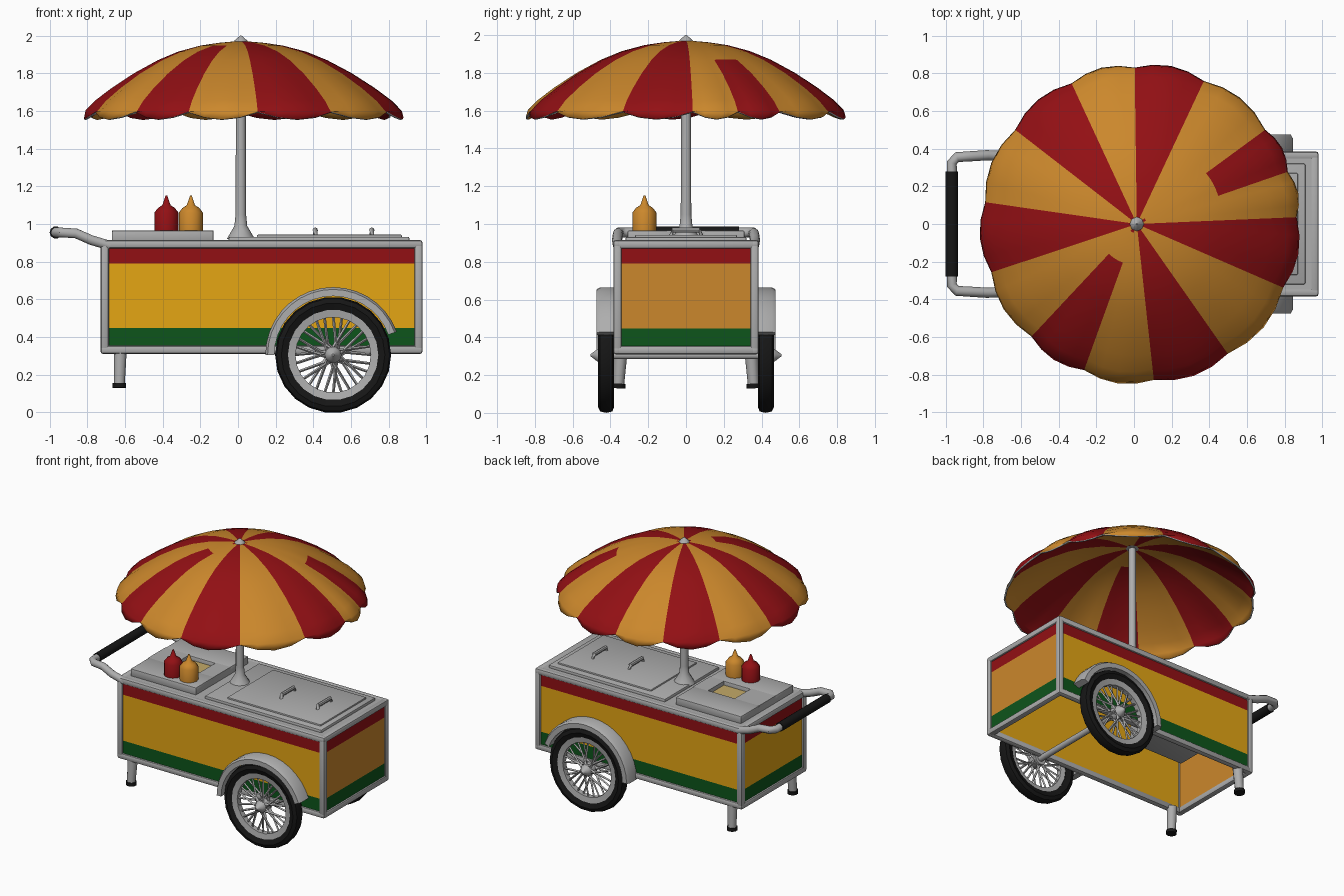
import bpy, bmesh, math
from mathutils import Vector

if "Cube" in bpy.data.objects:
    bpy.data.objects.remove(bpy.data.objects["Cube"])


def mat(name, rgb):
    m = bpy.data.materials.new(name)
    m.diffuse_color = (*rgb, 1)
    m.use_nodes = True
    m.node_tree.nodes["Principled BSDF"].inputs["Base Color"].default_value = m.diffuse_color
    return m


GREY = mat("light_grey", (0.42, 0.42, 0.42))
BLACK = mat("black_rubber", (0.008, 0.008, 0.008))
RED = mat("red", (0.29, 0.005, 0.007))
YELLOW = mat("yellow", (0.78, 0.38, 0.007))
ORANGE = mat("orange", (0.60, 0.245, 0.025))
GREEN = mat("green", (0.004, 0.09, 0.011))
CREAM = mat("pale_yellow", (0.55, 0.40, 0.14))


def finish(name, bm, mats, smooth=True):
    bmesh.ops.recalc_face_normals(bm, faces=bm.faces)
    me = bpy.data.meshes.new(name)
    bm.to_mesh(me)
    bm.free()
    for m in mats:
        me.materials.append(m)
    ob = bpy.data.objects.new(name, me)
    bpy.context.collection.objects.link(ob)
    if smooth:
        bpy.ops.object.select_all(action='DESELECT')
        ob.select_set(True)
        bpy.context.view_layer.objects.active = ob
        bpy.ops.object.shade_smooth_by_angle(angle=math.radians(40))
    return ob


def box(name, x, y, z, m, bevel=0.0):
    bm = bmesh.new()
    bmesh.ops.create_cube(bm, size=1)
    for v in bm.verts:
        v.co = [(a + b) / 2 + c * (b - a) for c, (a, b) in zip(v.co, (x, y, z))]
    if bevel:
        bmesh.ops.bevel(bm, geom=bm.edges[:], offset=bevel, segments=2,
                        profile=0.5, affect='EDGES')
    return finish(name, bm, [m], bevel > 0)


def add_tube(bm, pts, radii, n=10):
    """Skin a path of points with rings and close both ends."""
    pts = [Vector(p) for p in pts]
    rings = []
    for i, p in enumerate(pts):
        d = (pts[min(i + 1, len(pts) - 1)] - pts[max(i - 1, 0)]).normalized()
        ref = Vector((0, 0, 1)) if abs(d.z) < 0.9 else Vector((1, 0, 0))
        u = d.cross(ref).normalized()
        w = u.cross(d)
        r = radii[i] if isinstance(radii, (list, tuple)) else radii
        rings.append([bm.verts.new(p + r * (u * math.cos(t) + w * math.sin(t)))
                      for t in (2 * math.pi * k / n for k in range(n))])
    for a, b in zip(rings, rings[1:]):
        for k in range(n):
            bm.faces.new((a[k], a[(k + 1) % n], b[(k + 1) % n], b[k]))
    bm.faces.new(rings[0])
    bm.faces.new(rings[-1])


def tube(name, pts, radii, m, n=10):
    bm = bmesh.new()
    add_tube(bm, pts, radii, n)
    return finish(name, bm, [m])


def arc_sweep(name, centre, profile, a0, a1, steps, m):
    """Sweep a closed (radius, y) profile around the y axis."""
    bm = bmesh.new()
    full = abs(a1 - a0) > 359
    rings = []
    for i in range(steps if full else steps + 1):
        t = math.radians(a0 + (a1 - a0) * i / steps)
        rings.append([bm.verts.new((centre[0] + r * math.cos(t), y,
                                    centre[1] + r * math.sin(t))) for r, y in profile])
    n = len(profile)
    for a, b in zip(rings, rings[1:] + (rings[:1] if full else [])):
        for k in range(n):
            bm.faces.new((a[k], a[(k + 1) % n], b[(k + 1) % n], b[k]))
    if not full:
        bm.faces.new(rings[0])
        bm.faces.new(rings[-1])
    return finish(name, bm, [m])


# Cart frame: rails and corner posts
X0, X1, Y, Z0, Z1, T = -0.73, 0.98, 0.385, 0.31, 0.915, 0.045
for s in (-1, 1):
    ys = tuple(sorted((s * Y, s * (Y - T))))
    for z in (Z0, Z1 - T):
        box("long_rail", (X0, X1), ys, (z, z + T), GREY, 0.014)
    for x in (X0, X1 - T):
        box("corner_post", (x, x + T), ys, (Z0, Z1), GREY, 0.014)
for x in (X0, X1 - T):
    for z in (Z0, Z1 - T):
        box("cross_rail", (x, x + T), (-Y, Y), (z, z + T), GREY, 0.014)
box("worktop", (X0 + 0.02, X1 - 0.02), (-Y + 0.02, Y - 0.02), (0.88, 0.912), GREY)

# Striped side panels with plain inner liners
BANDS = [(0.352, 0.448, GREEN), (0.448, 0.79, None), (0.79, 0.873, RED)]
for z0, z1, m in BANDS:
    for s in (-1, 1):
        box("side_panel", (X0 + 0.04, X1 - 0.04),
            tuple(sorted((s * (Y - 0.012), s * (Y - 0.03)))), (z0, z1), m or YELLOW)
    box("left_panel", (X0 + 0.012, X0 + 0.03), (-Y + 0.04, Y - 0.04), (z0, z1), m or YELLOW)
    box("right_panel", (X1 - 0.03, X1 - 0.012), (-Y + 0.04, Y - 0.04), (z0, z1), m or ORANGE)
for s in (-1, 1):
    box("side_liner", (X0 + 0.03, X1 - 0.03),
        tuple(sorted((s * (Y - 0.03), s * (Y - 0.036)))), (0.34, 0.88), YELLOW)
for x in (X0 + 0.03, X1 - 0.036):
    box("end_liner", (x, x + 0.006), (-Y + 0.03, Y - 0.03), (0.34, 0.88), ORANGE)

# Serving tray with a sunken bin, built as a rim around the opening
for s in (-1, 1):
    box("tray_side", (-0.67, -0.13), (0.09, 0.31) if s > 0 else (-0.31, -0.09),
        (0.905, 0.965), GREY, 0.008)
box("tray_left", (-0.67, -0.47), (-0.1, 0.1), (0.905, 0.965), GREY)
box("tray_right", (-0.25, -0.13), (-0.1, 0.1), (0.905, 0.965), GREY)
box("bin_contents", (-0.47, -0.25), (-0.09, 0.09), (0.9, 0.935), CREAM)
box("hanging_bin", (-0.6, -0.15), (-0.22, 0.22), (0.6, 0.89), GREY, 0.01)

# Cold box lid with two grab handles
box("lid_base", (-0.05, 0.91), (-0.32, 0.32), (0.9, 0.932), GREY, 0.008)
box("lid_panel", (0.1, 0.87), (-0.27, 0.27), (0.925, 0.943), GREY, 0.006)
for x in (0.41, 0.71):
    tube("lid_handle", [(x, -0.08, 0.935), (x, -0.07, 0.968), (x, 0.07, 0.968),
                        (x, 0.08, 0.935)], 0.014, GREY, 8)

# Sauce bottles
for x, m in ((-0.38, RED), (-0.25, ORANGE)):
    tube("sauce_bottle", [(x, -0.22, z) for z in (0.96, 1.06, 1.085, 1.1, 1.15)],
         [0.064, 0.064, 0.045, 0.022, 0.005], m, 12)

# Push handle
for s in (-1, 1):
    tube("handle_arm", [(-0.68, s * 0.36, 0.885), (-0.78, s * 0.365, 0.915),
                        (-0.86, s * 0.36, 0.95), (-0.94, s * 0.355, 0.955),
                        (-0.967, s * 0.325, 0.955), (-0.967, s * 0.27, 0.955)],
         0.027, GREY)
tube("handle_grip", [(-0.967, -0.28, 0.955), (-0.967, 0.28, 0.955)], 0.033, BLACK)

# Support legs with rubber feet
for s in (-1, 1):
    tube("leg", [(-0.625, s * 0.345, 0.33), (-0.63, s * 0.358, 0.145)], [0.036, 0.03], GREY)
    tube("foot", [(-0.63, s * 0.357, 0.155), (-0.63, s * 0.358, 0.13)], 0.037, BLACK)

# Wheels, spokes and fenders
C = (0.505, 0.305)
tube("axle", [(C[0], -0.44, C[1]), (C[0], 0.44, C[1])], 0.022, GREY)
for s in (-1, 1):
    arc_sweep("tyre", C, [(0.235, s * 0.395), (0.275, s * 0.38), (0.3, s * 0.39),
                          (0.308, s * 0.422), (0.3, s * 0.455), (0.275, s * 0.466),
                          (0.235, s * 0.45)], 0, 360, 22, BLACK)
    arc_sweep("wheel_rim", C, [(0.2, s * 0.405), (0.24, s * 0.398), (0.24, s * 0.452),
                               (0.2, s * 0.445)], 0, 360, 22, GREY)
    bm = bmesh.new()
    for k in range(28):
        y_hub = s * (0.45 if k % 2 else 0.4)
        a = 2 * math.pi * k / 28
        b = a + (0.45 if k % 4 < 2 else -0.45)
        add_tube(bm, [(C[0] + 0.04 * math.cos(b), y_hub, C[1] + 0.04 * math.sin(b)),
                      (C[0] + 0.21 * math.cos(a), s * 0.425, C[1] + 0.21 * math.sin(a))],
                 [0.009, 0.007], 4)
    finish("spokes", bm, [GREY], False)
    tube("hub", [(C[0], s * y, C[1]) for y in (0.38, 0.455, 0.475, 0.505)],
         [0.045, 0.045, 0.03, 0.006], GREY, 10)
    arc_sweep("fender", C, [(0.312, s * 0.37), (0.36, s * 0.37), (0.36, s * 0.455),
                            (0.348, s * 0.475), (0.312, s * 0.475)], 20, 180, 16, GREY)

# Umbrella pole and finial
PX = 0.015
tube("pole", [(PX, 0, z) for z in (0.92, 0.945, 0.99, 1.05, 1.95)],
     [0.075, 0.06, 0.034, 0.028, 0.025], GREY, 12)
tube("finial", [(PX, 0, z) for z in (1.955, 1.972, 2.0)], [0.045, 0.036, 0.004], GREY, 8)

# Umbrella canopy: fourteen unequal gores with a scalloped rim
EDGES = [92, 66, 37, 19.5, 2.5, -24, -56, -85, -111, -134, -162, -188, -217, -244, -268]
RINGS = [(0.05, 1.968), (0.12, 1.962), (0.22, 1.947), (0.34, 1.915), (0.45, 1.87),
         (0.58, 1.80), (0.7, 1.722), (0.79, 1.655), (0.845, 1.6), (0.855, 1.555)]
RED_START = {2: 4, 8: 2}          # gores whose red begins part-way down
SUB = 4
bm = bmesh.new()
cols = []
for g in range(14):
    for k in range(SUB):
        f = k / SUB
        t = math.radians(EDGES[g] + (EDGES[g + 1] - EDGES[g]) * f)
        bulge = math.sin(math.pi * f)
        col = []
        for r, z in RINGS:
            w = (r / 0.855) ** 3
            rr = r * (1 - 0.028 * w * (1 - bulge))
            zz = z + (0.04 * (1 - bulge) if z < 1.56 else 0.008 * w * (bulge - 0.5))
            col.append(bm.verts.new((PX + 0.018 * r / 0.855 + rr * math.cos(t),
                                     rr * math.sin(t), zz)))
        cols.append(col)
top = bm.verts.new((PX, 0, 1.972))
for i, a in enumerate(cols):
    b = cols[(i + 1) % len(cols)]
    g = i // SUB
    bm.faces.new((top, b[0], a[0])).material_index = g % 2
    for j in range(len(RINGS) - 1):
        face = bm.faces.new((a[j], b[j], b[j + 1], a[j + 1]))
        face.material_index = 1 if g % 2 or j < RED_START.get(g, 0) else 0
canopy = finish("canopy", bm, [RED, ORANGE, GREY, GREY])
solid = canopy.modifiers.new("thickness", 'SOLIDIFY')
solid.thickness = 0.012
solid.offset = -1
solid.material_offset_rim = 2
